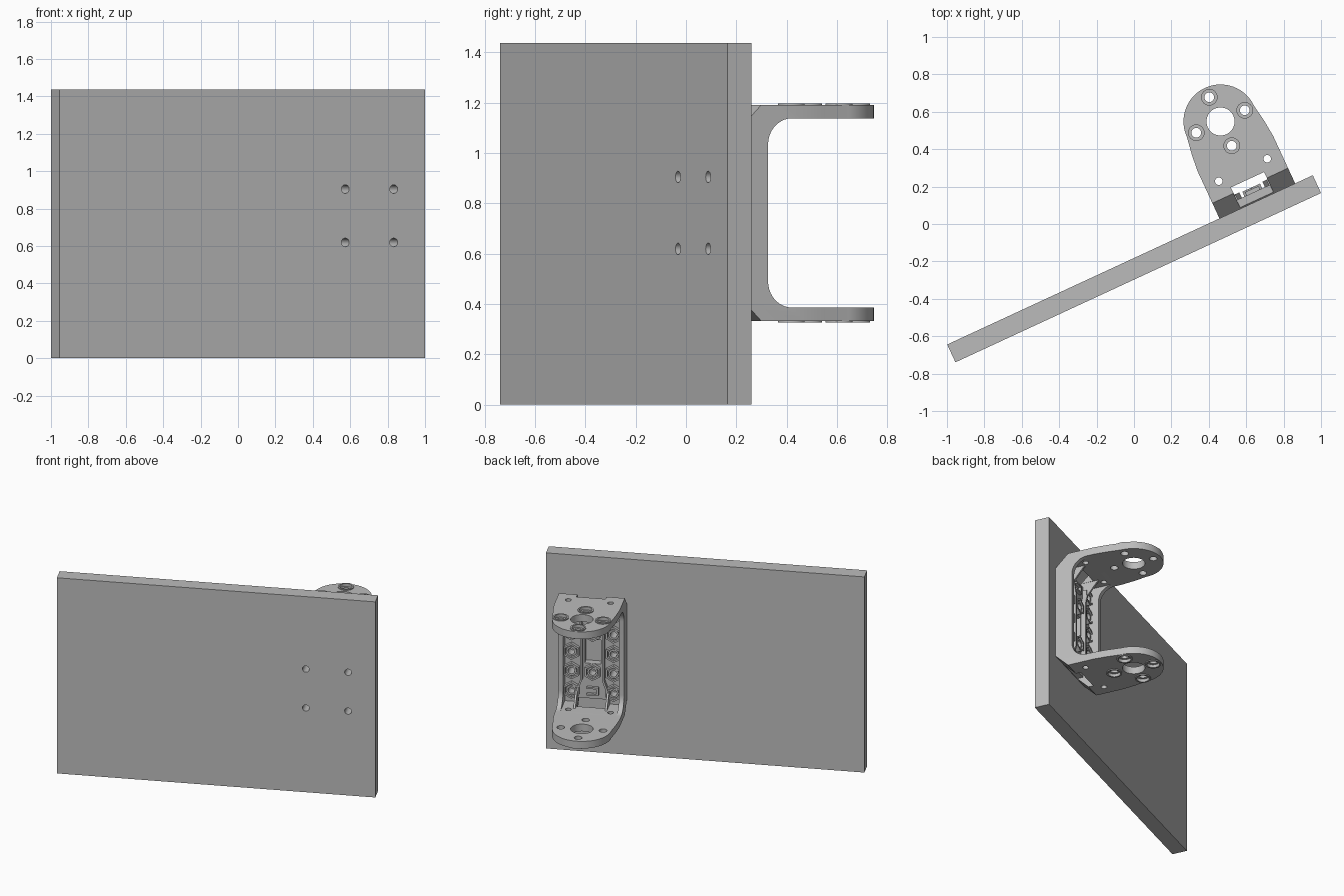
import bpy, bmesh, math
from mathutils import Matrix, Vector

if "Cube" in bpy.data.objects:
    bpy.data.objects.remove(bpy.data.objects["Cube"], do_unlink=True)

# Local frame: y = 0 is the back of the panel, x and z are centred on the bracket
FRAME = Matrix.Rotation(math.radians(24.84), 4, 'Z') @ Matrix.Translation((0.65, -0.165, 0.7615))
H, INNER, HALF, RAIL = 0.4285, 0.376, 0.223, 0.12
PITCH, TIP, WEB = 0.1428, 0.468, 0.05

grey = bpy.data.materials.new("plain grey")
grey.use_nodes = True
grey.diffuse_color = (0.5, 0.5, 0.5, 1)
grey.node_tree.nodes["Principled BSDF"].inputs["Base Color"].default_value = (0.5, 0.5, 0.5, 1)


def finish(name, bm):
    bmesh.ops.recalc_face_normals(bm, faces=bm.faces)
    mesh = bpy.data.meshes.new(name)
    bm.to_mesh(mesh)
    bm.free()
    mesh.materials.append(grey)
    ob = bpy.data.objects.new(name, mesh)
    bpy.context.collection.objects.link(ob)
    ob.matrix_world = FRAME
    return ob


def box(bm, lo, hi):
    lo, hi = Vector(lo), Vector(hi)
    m = Matrix.Translation((lo + hi) / 2) @ Matrix.Diagonal((*(hi - lo), 1))
    bmesh.ops.create_cube(bm, size=1, matrix=m)


def prism(bm, points, direction):
    face = bm.faces.new([bm.verts.new(p) for p in points])
    out = bmesh.ops.extrude_face_region(bm, geom=[face])
    verts = [v for v in out["geom"] if isinstance(v, bmesh.types.BMVert)]
    bmesh.ops.translate(bm, verts=verts, vec=direction)


def cylinder(bm, centre, r, depth, axis='Z', sides=32):
    m = Matrix.Translation(centre)
    if axis == 'Y':
        m = m @ Matrix.Rotation(math.pi / 2, 4, 'X')
    bmesh.ops.create_cone(bm, cap_ends=True, segments=sides, radius1=r, radius2=r, depth=depth, matrix=m)


def ring(bm, centre, outer, inner, depth, axis='Z', sides=32):
    # Hollow ring starting at centre and growing along the axis
    m = Matrix.Translation(centre)
    if axis == 'Y':
        m = m @ Matrix.Rotation(-math.pi / 2, 4, 'X')
    loops = []
    for r, z in ((outer, 0), (outer, depth), (inner, depth), (inner, 0)):
        angles = [math.tau * (i + 0.5) / sides for i in range(sides)]
        loops.append([bm.verts.new(m @ Vector((r * math.sin(a + math.pi / sides), r * math.cos(a + math.pi / sides), z)))
                      for a in angles])
    for k in range(4):
        a, b = loops[k], loops[(k + 1) % 4]
        for i in range(sides):
            j = (i + 1) % sides
            bm.faces.new((a[i], a[j], b[j], b[i]))


def boolean(ob, bm, operation='DIFFERENCE'):
    tool = finish("cutter", bm)
    mod = ob.modifiers.new("cut", 'BOOLEAN')
    mod.object, mod.operation, mod.solver = tool, operation, 'EXACT'
    mod.use_self = True
    bpy.context.view_layer.update()
    bpy.context.view_layer.objects.active = ob
    bpy.ops.object.modifier_apply(modifier=mod.name)
    bpy.data.objects.remove(tool, do_unlink=True)


def smooth(ob):
    bpy.ops.object.select_all(action='DESELECT')
    ob.select_set(True)
    bpy.context.view_layer.objects.active = ob
    bpy.ops.object.shade_smooth_by_angle(angle=math.radians(25))


# Panel with four screw holes
bm = bmesh.new()
box(bm, (-1.827, -0.105, -0.7615), (0.327, 0, 0.6755))
panel = finish("panel", bm)
bm = bmesh.new()
for x in (-PITCH, PITCH):
    for z in (-PITCH, PITCH):
        cylinder(bm, (x, -0.05, z), 0.023, 0.3, 'Y')
boolean(panel, bm)
smooth(panel)

# Bracket: C-shaped side profile, trimmed to a rounded plan outline
r = 0.105
upper = [(0, H - 0.09), (0.09, H), (0.8, H), (0.8, INNER)]
for i in range(11):
    a = math.pi / 2 * (1 + i / 10)
    upper.append((RAIL + r + r * math.cos(a), INNER - r + r * math.sin(a)))
profile = upper + [(y, -z) for y, z in reversed(upper)]
bm = bmesh.new()
prism(bm, [(-HALF, y, z) for y, z in profile], (2 * HALF, 0, 0))
bracket = finish("bracket", bm)
plan = [(-HALF, -0.1), (HALF, -0.1), (HALF, 0.28), (0.214, 0.37)]
for i in range(33):
    a = math.pi * i / 32
    plan.append((0.198 * math.cos(a), TIP + 0.198 * math.sin(a)))
plan += [(-0.214, 0.37), (-HALF, 0.28)]
bm = bmesh.new()
prism(bm, [(x, y, -1) for x, y in plan], (0, 0, 2))
boolean(bracket, bm, 'INTERSECT')

# Pocket between the rails, then window, root notches and all holes
bm = bmesh.new()
box(bm, (-0.19, WEB, -INNER), (0.19, 0.26, INNER))
boolean(bracket, bm)
spots = [(math.sin(k * math.pi / 2) * PITCH, TIP + math.cos(k * math.pi / 2) * PITCH) for k in range(4)]
nuts = [(x, k * PITCH) for x in (-PITCH, PITCH) for k in range(-2, 3)] + [(0, -PITCH), (0, PITCH)]
bm = bmesh.new()
box(bm, (-0.055, -0.1, -0.088), (0.055, 0.1, 0.088))
for s in (-1, 1):
    z0, z1 = sorted((s * 0.345, s * 0.6))
    box(bm, (-0.098, -0.1, z0), (0.098, 0.125, z1))
for x in (-PITCH, PITCH):
    cylinder(bm, (x, 0.182, 0), 0.02, 2)
cylinder(bm, (0, TIP, 0), 0.075, 2, sides=48)
for x, y in spots:
    cylinder(bm, (x, y, 0), 0.026, 2)
for x, z in nuts:
    cylinder(bm, (x, 0, z), 0.023, 0.3, 'Y')
boolean(bracket, bm)
bm = bmesh.new()
for x, y in spots:
    for s in (-1, 1):
        cylinder(bm, (x, y, s * H), 0.042, 0.03)
boolean(bracket, bm)
smooth(bracket)

# Raised rims around the flange screw holes
bm = bmesh.new()
for x, y in spots:
    for s in (-1, 1):
        ring(bm, (x, y, s * (H - 0.002)), 0.053, 0.042, s * 0.009)
smooth(finish("screw_rims", bm))

# Hexagonal nut seats, each with a round collar
bm = bmesh.new()
for x, z in nuts:
    ring(bm, (x, WEB - 0.002, z), 0.06, 0.046, 0.03, 'Y', 6)
    ring(bm, (x, WEB - 0.002, z), 0.036, 0.023, 0.022, 'Y', 20)
smooth(finish("nut_seats", bm))

# Ribs beside the window that spread towards the flanges, with gussets and clips
bm = bmesh.new()
for sx in (-1, 1):
    line = [(0.068, 0), (0.068, 0.2), (0.1, 0.29), (0.1, INNER)]
    half = line + [(x + 0.014, z) for x, z in reversed(line)]
    for sz in (-1, 1):
        prism(bm, [(sx * x, WEB - 0.002, sz * z) for x, z in half], (0, 0.034, 0))
        gusset = [(WEB, 0.25), (0.09, 0.29), (0.16, INNER), (WEB, INNER)]
        prism(bm, [(sx * 0.1, y, sz * z) for y, z in gusset], (sx * 0.014, 0, 0))
for s in (-1, 1):
    c = s * 2 * PITCH
    box(bm, (-0.04, WEB - 0.002, c - 0.03), (-0.025, 0.07, c + 0.03))
    for z in (c - 0.03, c + 0.018):
        box(bm, (-0.04, WEB - 0.002, z), (0.04, 0.07, z + 0.012))
finish("ribs", bm)
